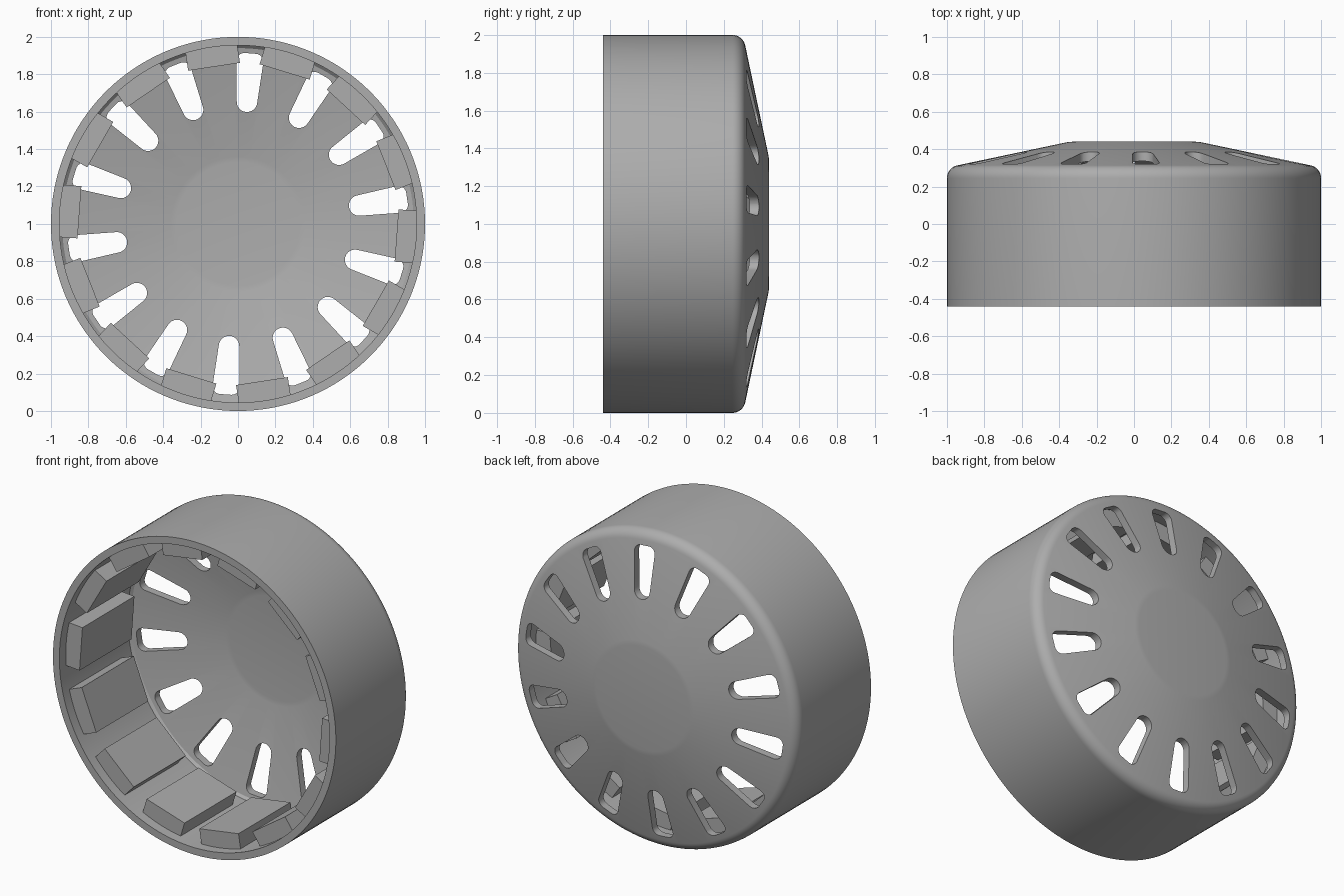
import bpy, bmesh, math
from mathutils import Matrix, Vector

if "Cube" in bpy.data.objects:
    bpy.data.objects.remove(bpy.data.objects["Cube"])

COUNT = 14
STEP = 2 * math.pi / COUNT
SLOT_START = math.radians(4.2)
MAGNET_START = SLOT_START + STEP / 2

grey = bpy.data.materials.new("metal grey")
grey.diffuse_color = (0.42, 0.42, 0.42, 1)
grey.use_nodes = True
grey.node_tree.nodes["Principled BSDF"].inputs["Base Color"].default_value = grey.diffuse_color


def finish(bm, name, loc=(0, 0, 1)):
    bmesh.ops.recalc_face_normals(bm, faces=bm.faces[:])
    me = bpy.data.meshes.new(name)
    bm.to_mesh(me)
    bm.free()
    ob = bpy.data.objects.new(name, me)
    ob.location = loc
    bpy.context.collection.objects.link(ob)
    me.materials.append(grey)
    return ob


def prism(bm, outline, y0, y1, angle):
    """Extrude an (across, radial) outline along y, turned clockwise from the top."""
    rot = Matrix.Rotation(angle, 3, 'Y')
    a, b = ([bm.verts.new(rot @ Vector((u, y, r))) for u, r in outline] for y in (y0, y1))
    n = len(outline)
    bm.faces.new(a)
    bm.faces.new(b[::-1])
    for i in range(n):
        j = (i + 1) % n
        bm.faces.new((a[i], b[i], b[j], a[j]))


def arc(cx, cy, rad, a0, a1, n):
    return [(cx + rad * math.cos(math.radians(a0 + (a1 - a0) * i / n)),
             cy + rad * math.sin(math.radians(a0 + (a1 - a0) * i / n))) for i in range(n + 1)]


# bell: closed (radius, y) profile turned around the y axis
profile = [(0, 0.44), (0.33, 0.44), (0.36, 0.437)]
profile += arc(0.93, 0.245, 0.07, 78, 0, 8)
profile += [(1.0, -0.44), (0.955, -0.44), (0.955, 0.25), (0.94, 0.265), (0.36, 0.387), (0.33, 0.39), (0, 0.39)]
SEG = 140
bm = bmesh.new()
rings = []
for r, y in profile:
    if r == 0:
        rings.append([bm.verts.new((0, y, 0))])
    else:
        rings.append([bm.verts.new((r * math.sin(2 * math.pi * i / SEG), y,
                                    r * math.cos(2 * math.pi * i / SEG))) for i in range(SEG)])
for a, b in zip(rings, rings[1:]):
    for i in range(SEG):
        j = (i + 1) % SEG
        quad = [a[i % len(a)], a[j % len(a)], b[j % len(b)], b[i % len(b)]]
        bm.faces.new(list(dict.fromkeys(quad)))
bell = finish(bm, "bell")

# tapered vent slots
slot = arc(0, 0.655, 0.055, 180, 360, 12)
slot += arc(0.030, 0.872, 0.042, 0, 90, 6) + arc(-0.030, 0.872, 0.042, 90, 180, 6)
bm = bmesh.new()
for k in range(COUNT):
    prism(bm, slot, 0.2, 0.6, SLOT_START + k * STEP)
cutter = finish(bm, "slot_cutter")
cutter.hide_render = True
mod = bell.modifiers.new("slots", 'BOOLEAN')
mod.operation = 'DIFFERENCE'
mod.solver = 'EXACT'
mod.object = cutter
bpy.context.view_layer.objects.active = bell
bell.select_set(True)
bpy.ops.object.modifier_apply(modifier=mod.name)
bpy.data.objects.remove(cutter, do_unlink=True)
bpy.ops.object.shade_smooth_by_angle(angle=math.radians(30))

# magnets: flat inner face, curved back against the bell wall
half = math.degrees(math.asin(0.14 / 0.957))
block = [(0.14, 0.85), (-0.14, 0.85)] + arc(0, 0, 0.957, 90 + half, 90 - half, 8)
bm = bmesh.new()
for k in range(COUNT):
    prism(bm, block, -0.375, 0.15, MAGNET_START + k * STEP)
finish(bm, "magnets")
